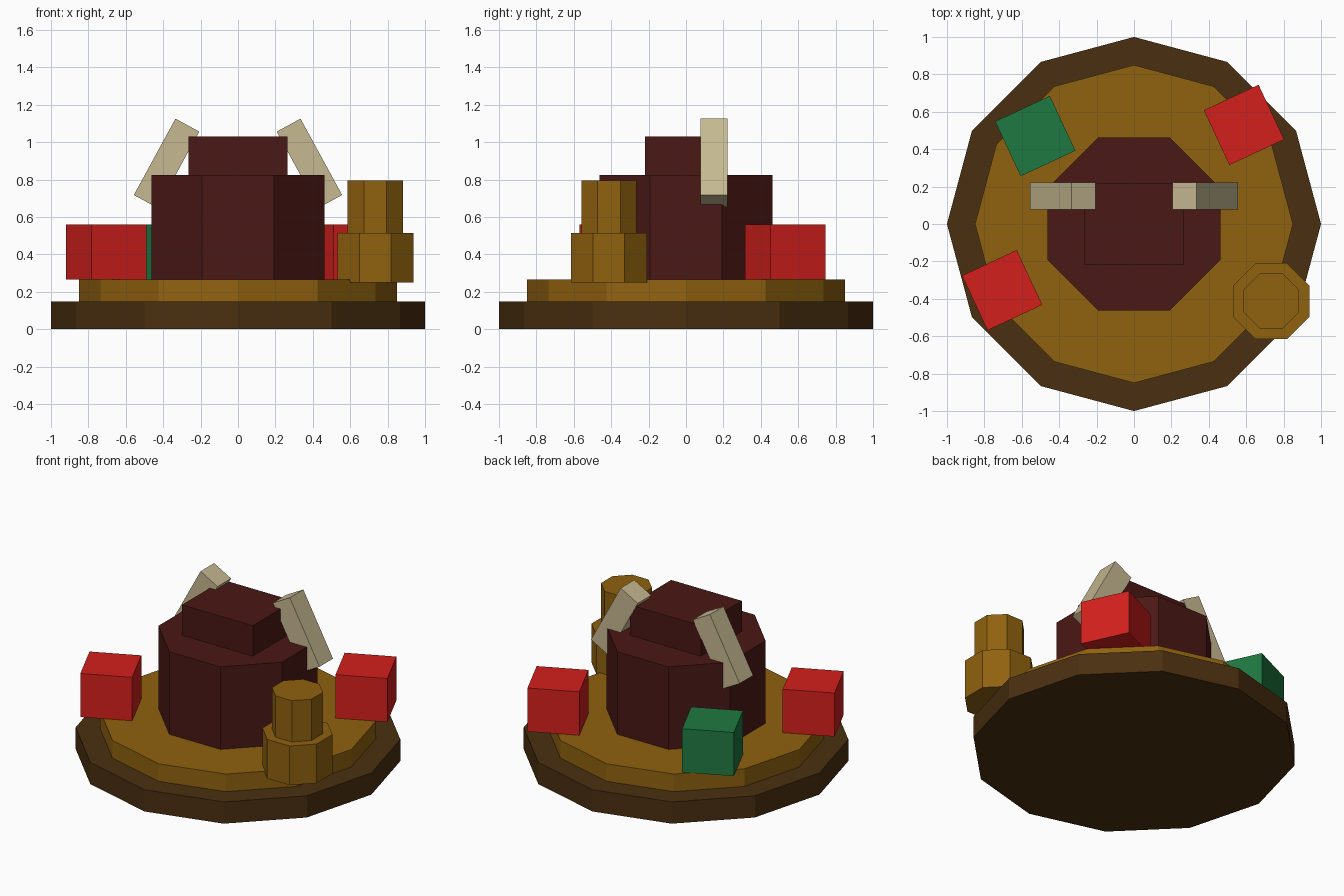
import bpy
from math import radians, cos, sin

if "Cube" in bpy.data.objects:
    bpy.data.objects.remove(bpy.data.objects["Cube"])


def paint(name, hex_code):
    mat = bpy.data.materials.new(name)
    srgb = [int(hex_code[i:i + 2], 16) / 255 for i in (0, 2, 4)]
    mat.diffuse_color = [((c + 0.055) / 1.055) ** 2.4 for c in srgb] + [1]
    mat.use_nodes = True
    mat.node_tree.nodes["Principled BSDF"].inputs["Base Color"].default_value = mat.diffuse_color
    return mat


dark_wood = paint("dark_wood", "4A2F10")
light_wood = paint("light_wood", "90620F")
maroon = paint("maroon", "4A1815")
red = paint("red", "D4201C")
green = paint("green", "1F7841")
bone = paint("bone", "C6B991")


def prism(name, sides, radius, z0, z1, mat, x=0, y=0, turn=0):
    bpy.ops.mesh.primitive_cylinder_add(vertices=sides, radius=radius, depth=z1 - z0,
                                        location=(x, y, (z0 + z1) / 2),
                                        rotation=(0, 0, radians(turn)))
    obj = bpy.context.object
    obj.name = name
    obj.data.materials.append(mat)


def box(name, centre, size, mat, rot=(0, 0, 0)):
    bpy.ops.mesh.primitive_cube_add(size=1, location=centre,
                                    rotation=[radians(a) for a in rot])
    obj = bpy.context.object
    obj.name = name
    obj.scale = size
    obj.data.materials.append(mat)


# Stepped round base
prism("base_plinth", 12, 1.0, 0, 0.147, dark_wood)
prism("base_step", 12, 0.85, 0.147, 0.266, light_wood)

# Octagonal body with a square head block
prism("body", 8, 0.5, 0.266, 0.825, maroon, turn=22.5)
box("head", (0, 0, 0.928), (0.53, 0.44, 0.206), maroon)

# Pair of slanted horns
for side, label in ((-1, "left"), (1, "right")):
    box(label + "_horn", (side * 0.382, 0.149, 0.887), (0.145, 0.145, 0.465), bone,
        (0, -side * 28.6, 0))

# Blocks around the body
for name, x, y, mat in (("front_left_block", -0.705, -0.354, red),
                        ("back_right_block", 0.588, 0.53, red),
                        ("back_left_block", -0.528, 0.47, green)):
    box(name, (x, y, 0.413), (0.323, 0.323, 0.295), mat, (0, 0, 25))

# Two-tier barrel
prism("barrel_lower", 8, 0.22, 0.25, 0.515, light_wood, 0.734, -0.412, 22.5)
prism("barrel_upper", 8, 0.16, 0.515, 0.795, light_wood, 0.734, -0.412, 22.5)
